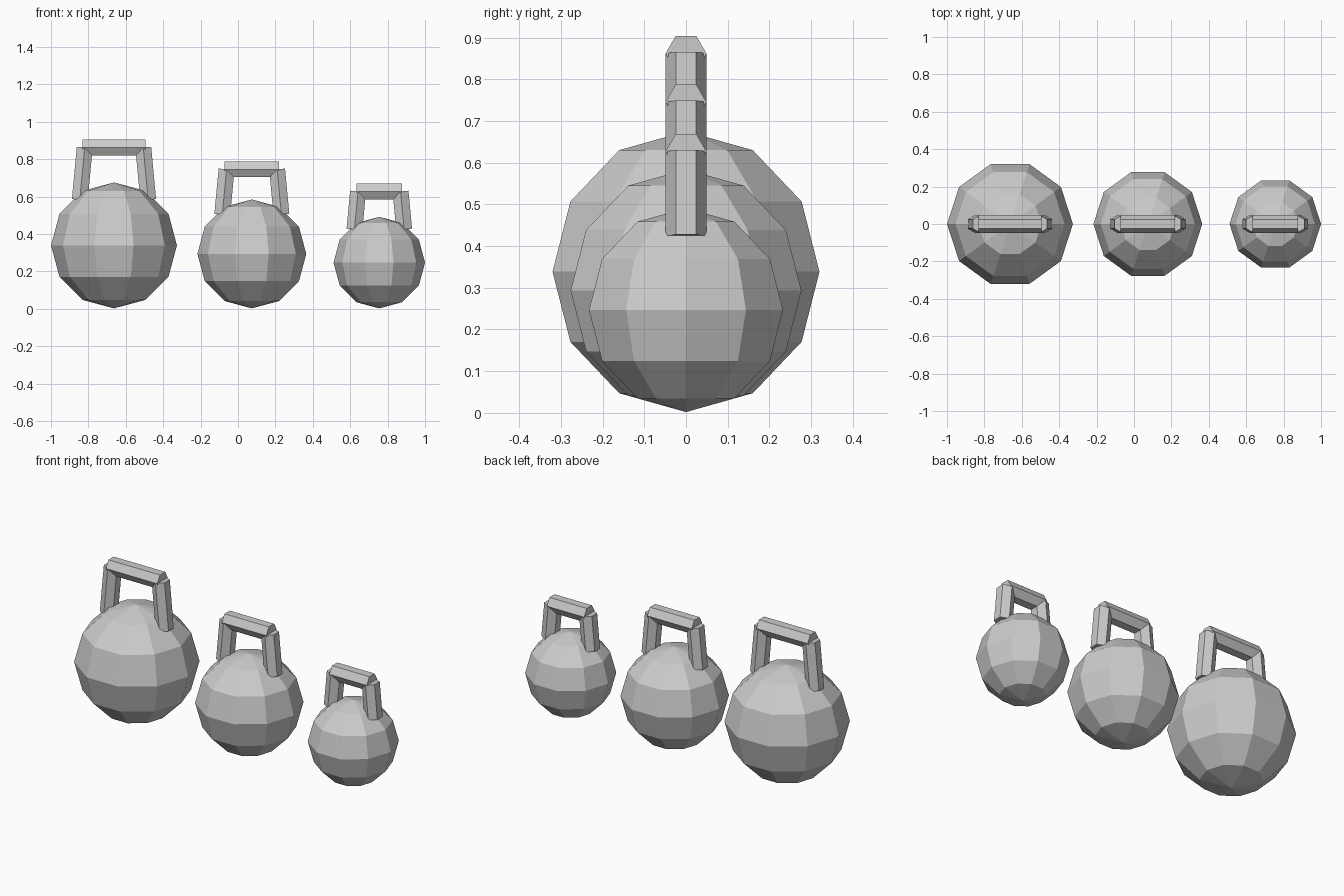
import bpy, bmesh, math
from mathutils import Matrix, Vector

if "Cube" in bpy.data.objects:
    bpy.data.objects.remove(bpy.data.objects["Cube"], do_unlink=True)

# Single cast-iron colour
iron = bpy.data.materials.new("iron_grey")
iron.use_nodes = True
GREY = (0.6, 0.6, 0.6, 1)
iron.diffuse_color = GREY
iron.node_tree.nodes["Principled BSDF"].inputs["Base Color"].default_value = GREY

GRIP = 0.049  # bar radius, the same on every weight


def finish(name, bm):
    mesh = bpy.data.meshes.new(name)
    bm.to_mesh(mesh)
    bm.free()
    mesh.materials.append(iron)
    bpy.context.collection.objects.link(bpy.data.objects.new(name, mesh))


def ball(name, centre, radius):
    # Ten-sided sphere with a corner pointing along x
    bm = bmesh.new()
    bmesh.ops.create_uvsphere(bm, u_segments=10, v_segments=6, radius=radius)
    tip = max(v.co.x for v in bm.verts)
    turn = 0 if tip > radius * 0.99 else math.pi / 10
    bmesh.ops.transform(bm, verts=bm.verts, matrix=Matrix.Translation(centre) @ Matrix.Rotation(turn, 4, "Z"))
    finish(name, bm)


def bar(name, a, b):
    # Hexagonal bar from a to b in the xz plane, with corners towards front and back
    bm = bmesh.new()
    axis = b - a
    bmesh.ops.create_cone(bm, cap_ends=True, segments=6, radius1=GRIP, radius2=GRIP, depth=axis.length)
    tilt = Matrix.Rotation(math.atan2(axis.x, axis.z), 4, "Y")
    bmesh.ops.transform(bm, verts=bm.verts, matrix=Matrix.Translation((a + b) / 2) @ tilt)
    finish(name, bm)


# Three weights, from heavy to light: ball, grip and two splayed legs
for size, x, r in (("large", -0.663, 0.3366), ("medium", 0.074, 0.291), ("small", 0.7554, 0.2446)):
    centre = Vector((x, 0, r + 0.002))
    ball(size + "_ball", centre, r)
    top = 1.555 * r
    bar(size + "_grip", centre + Vector((-r / 2, 0, top)), centre + Vector((r / 2, 0, top)))
    for side, s in (("right", -1), ("left", 1)):
        bar(f"{size}_{side}_leg",
            centre + Vector((s * 0.543 * r, 0, 0.725 * r)),
            centre + Vector((s * 0.465 * r, 0, top)))
